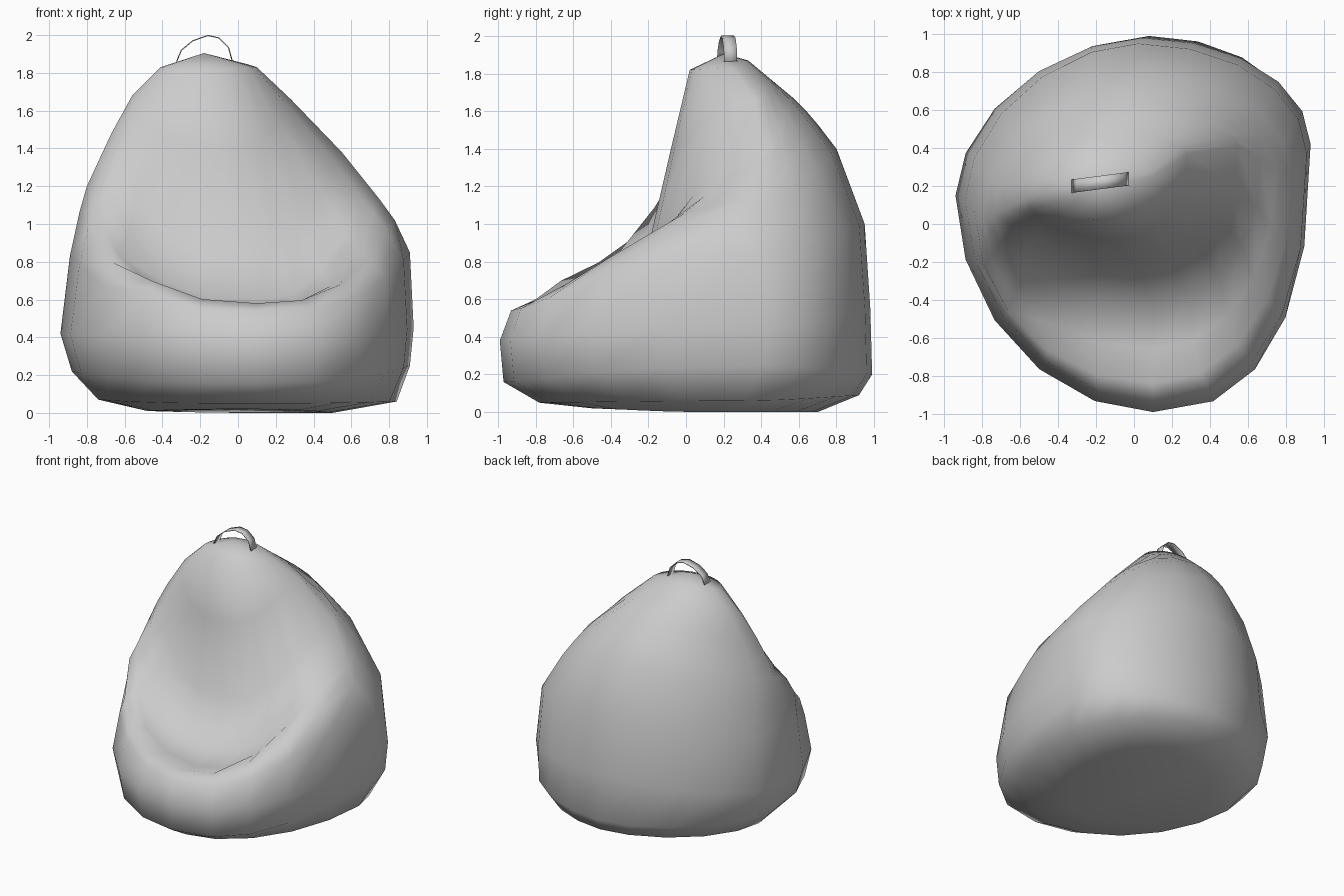
import bpy, bmesh, math
from mathutils import Vector

if "Cube" in bpy.data.objects:
    bpy.data.objects.remove(bpy.data.objects["Cube"])

# Each ring of the bag: front, right, back, left points (x, y, z).
# Rings start flat at the floor, then tilt so their fronts roll over the lip,
# across the seat and up the backrest.
RINGS = [
    ((.10, -.50, .02), (.50, .10, .00), (.10, .70, .00), (-.48, .10, .01)),
    ((.10, -.78, .05), (.84, .30, .06), (.10, .92, .09), (-.74, .15, .07)),
    ((.10, -.97, .16), (.91, .40, .25), (.08, .99, .20), (-.88, .15, .22)),
    ((.10, -.99, .38), (.93, .42, .45), (.04, .98, .55), (-.94, .15, .42)),
    ((.10, -.93, .54), (.91, .37, .85), (.02, .95, 1.0), (-.89, .13, .83)),
    ((.10, -.84, .58), (.83, .26, 1.02), (.00, .80, 1.40), (-.84, .07, 1.06)),
    ((.10, -.66, .54), (.75, .30, 1.13), (-.05, .70, 1.53), (-.80, .05, 1.20)),
    ((.10, -.42, .60), (.67, .35, 1.23), (-.06, .64, 1.60), (-.74, .05, 1.33)),
    ((.00, -.20, .88), (.55, .41, 1.38), (-.10, .57, 1.67), (-.67, .08, 1.48)),
    ((-.10, -.08, 1.40), (.28, .37, 1.66), (-.15, .45, 1.77), (-.56, .14, 1.68)),
    ((-.17, .02, 1.82), (.10, .25, 1.83), (-.17, .33, 1.87), (-.41, .18, 1.83)),
]
TOP = (-.18, .20, 1.905)
STEPS = 5
RISE = (2.8, 2.4, 2.2, 3.8)          # how each quarter blends its height
LOW = (1.05, 1.05, 1.15, 1.1)        # corner roundness under the bag
MID = (.82, 1.0, 1.12, 1.04)         # corner roundness of the bulging sides
HIGH = (.95, 1.0, 1.08, 1.0)         # corner roundness of seat and back


def quarter(a, b, side_first, power, full):
    """Superelliptic quarter from a to b; full < 1 makes the corner boxier."""
    c = (b[0], a[1]) if side_first else (a[0], b[1])
    out = []
    for i in range(STEPS):
        t = math.pi / 2 * i / STEPS
        co, si = math.cos(t), math.sin(t)
        cf, sf = co ** full, si ** full
        x = c[0] + (a[0] - c[0]) * cf + (b[0] - c[0]) * sf
        y = c[1] + (a[1] - c[1]) * cf + (b[1] - c[1]) * sf
        w = 1 - co ** power if side_first else si ** power
        out.append(Vector((x, y, a[2] + (b[2] - a[2]) * w)))
    return out


def finish(bm, name, angle):
    bmesh.ops.recalc_face_normals(bm, faces=bm.faces)
    mesh = bpy.data.meshes.new(name)
    bm.to_mesh(mesh)
    bm.free()
    ob = bpy.data.objects.new(name, mesh)
    bpy.context.collection.objects.link(ob)
    bpy.ops.object.select_all(action='DESELECT')
    ob.select_set(True)
    bpy.context.view_layer.objects.active = ob
    bpy.ops.object.shade_smooth_by_angle(angle=math.radians(angle))
    return ob


# Bag body
bm = bmesh.new()
loops = []
for k, ring in enumerate(RINGS):
    full = LOW if k < 2 else MID if k < 5 else HIGH
    pts = []
    for q in range(4):
        pts += quarter(ring[q], ring[(q + 1) % 4], q % 2 == 1, RISE[q], full[q])
    for p in pts:  # raised crumple on the left of the lip
        if p.z > .45:
            d = ((p.x + .42) / .24) ** 2 + ((p.y + .71) / .14) ** 2
            p.z += .06 * math.exp(-d)
    loops.append([bm.verts.new(p) for p in pts])
n = len(loops[0])
for lo, hi in zip(loops, loops[1:]):
    for i in range(n):
        j = (i + 1) % n
        bm.faces.new((lo[i], lo[j], hi[j], hi[i]))
bm.faces.new(loops[0][::-1])
tip = bm.verts.new(TOP)
for i in range(n):
    bm.faces.new((loops[-1][i], loops[-1][(i + 1) % n], tip))
finish(bm, "bean_bag", 75)

# Carry strap
bm = bmesh.new()
path = [(-.325, 1.86), (-.30, 1.92), (-.24, 1.97), (-.16, 1.998),
        (-.10, 1.985), (-.05, 1.935), (-.03, 1.86)]
rows = []
for x, z in path:
    y = .20 + (x + .32) * .13
    rows.append([bm.verts.new((x, y + s * .035, z)) for s in (-1, 1)])
for a, b in zip(rows, rows[1:]):
    bm.faces.new((a[0], b[0], b[1], a[1]))
strap = finish(bm, "carry_strap", 60)
mod = strap.modifiers.new("thickness", 'SOLIDIFY')
mod.thickness = .006
mod.offset = 0
